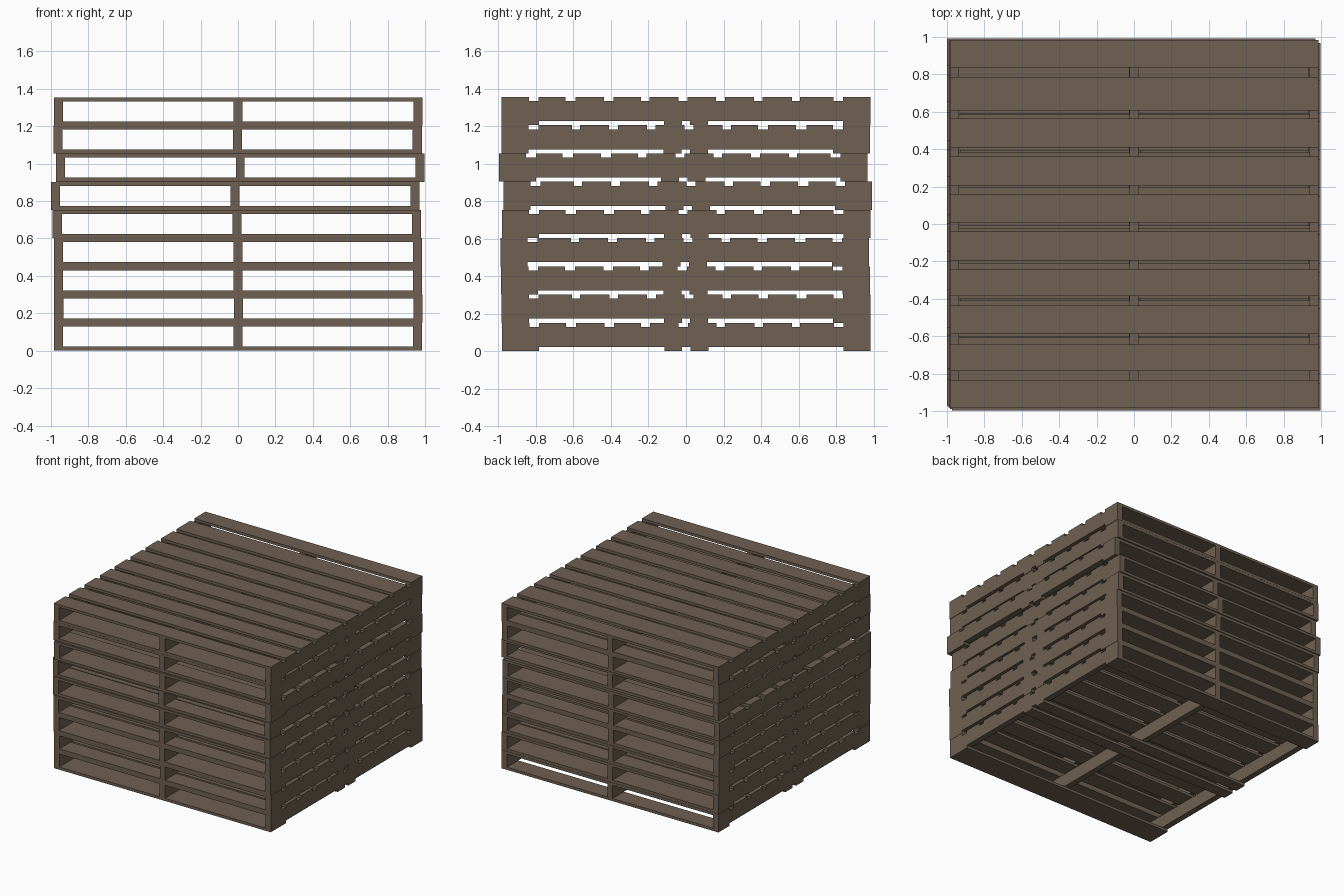
import bpy, bmesh
from mathutils import Matrix, Vector
from math import pi

if "Cube" in bpy.data.objects:
    bpy.data.objects.remove(bpy.data.objects["Cube"])

wood = bpy.data.materials.new("weathered_brown_wood")
wood.diffuse_color = (0.16, 0.118, 0.086, 1)
wood.use_nodes = True
wood.node_tree.nodes["Principled BSDF"].inputs["Base Color"].default_value = wood.diffuse_color

H = 1.355 / 9        # height of one pallet
T = 0.022            # board thickness
HX, HY = 0.985, 0.983

# y spans of the deck boards and the bottom boards
TOP = [(-HY, -.837), (-.786, -.643), (-.588, -.437), (-.386, -.241), (-.195, -.041),
       (.008, .161), (.207, .362), (.409, .564), (.607, .786), (.838, HY)]
BOTTOM = [(-HY, -.785), (-.117, -.022), (.022, .118), (.838, HY)]
# x spans of the stringers
STRINGERS = [(-HX, -.936), (-.024, .024), (.936, HX)]


def add_box(bm, x0, x1, y0, y1, z0, z1):
    m = Matrix.Translation(Vector(((x0 + x1) / 2, (y0 + y1) / 2, (z0 + z1) / 2)))
    m = m @ Matrix.Diagonal((x1 - x0, y1 - y0, z1 - z0, 1))
    bmesh.ops.create_cube(bm, size=1, matrix=m)


# one pallet mesh, shared by the whole stack
bm = bmesh.new()
for y0, y1 in TOP:
    add_box(bm, -HX, HX, y0, y1, H - T, H)
for y0, y1 in BOTTOM:
    add_box(bm, -HX, HX, y0, y1, 0, T)
for x0, x1 in STRINGERS:
    add_box(bm, x0, x1, -HY, HY, T, H - T)
mesh = bpy.data.meshes.new("pallet")
bm.to_mesh(mesh)
bm.free()
mesh.materials.append(wood)

# stack, loosely aligned, every second pallet turned around
OFFSETS = [(0, .002), (.002, 0), (0, -.003), (0, -.006), (-.006, .001),
           (-.015, .010), (.012, -.015), (-.002, -.001), (.001, 0)]
for i, (dx, dy) in enumerate(OFFSETS):
    ob = bpy.data.objects.new(f"pallet_{i + 1}", mesh)
    ob.location = (dx, dy, i * H)
    ob.rotation_euler.z = pi * (i % 2)
    bpy.context.collection.objects.link(ob)
